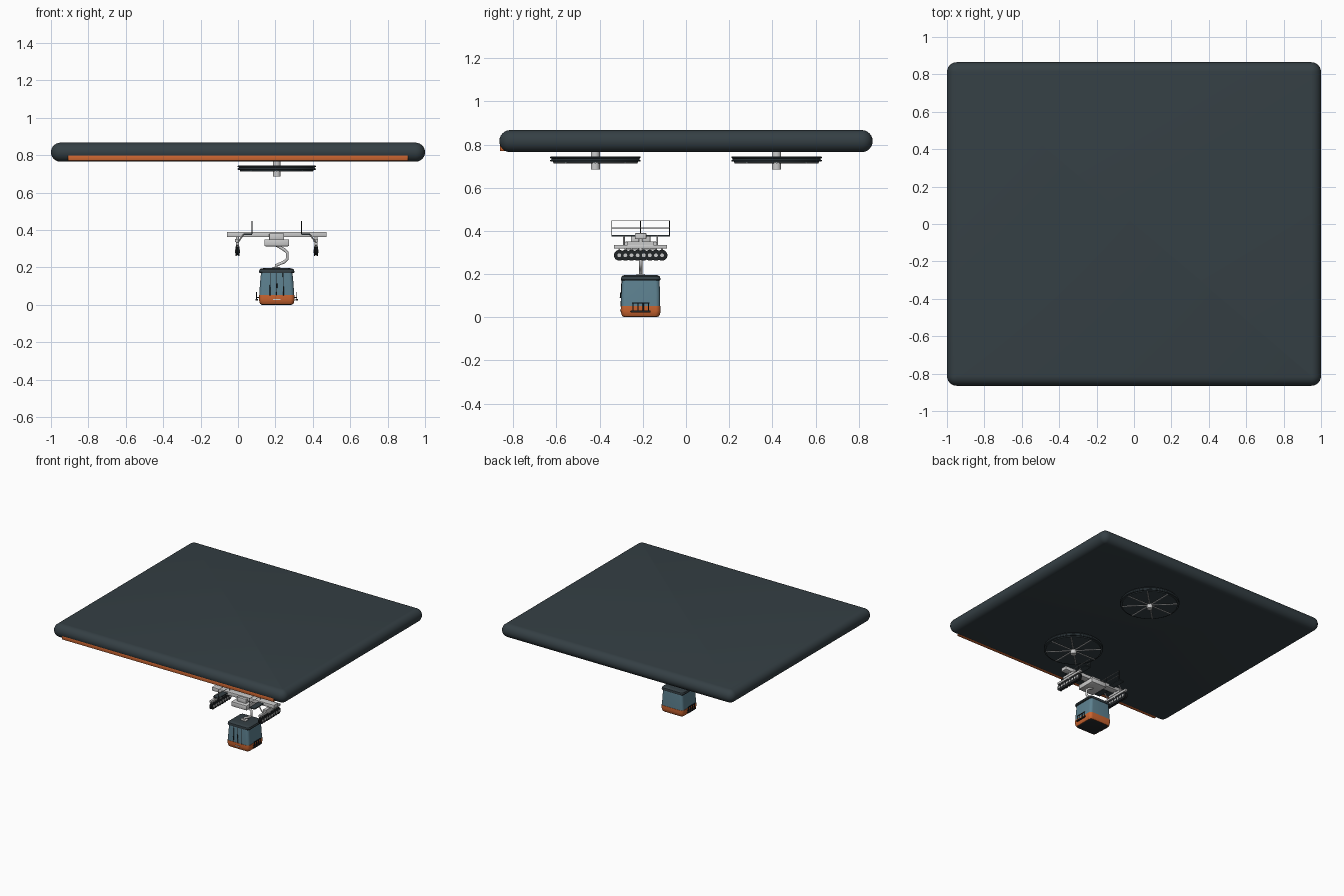
import bpy, bmesh, math
from mathutils import Vector

if "Cube" in bpy.data.objects:
    bpy.data.objects.remove(bpy.data.objects["Cube"])

CX, CY = 0.207, -0.21          # cabin / crossarm centre


def mat(name, r, g, b):
    m = bpy.data.materials.new(name)
    m.diffuse_color = (r, g, b, 1)
    m.use_nodes = True
    m.node_tree.nodes["Principled BSDF"].inputs["Base Color"].default_value = m.diffuse_color
    return m


DARK = mat("dark_slate", 0.035, 0.05, 0.058)
ORANGE = mat("orange", 0.6, 0.13, 0.03)
GLASS = mat("blue_glass", 0.11, 0.22, 0.28)
BLACK = mat("rubber", 0.015, 0.018, 0.02)


def finish(name, bm, material=None, smooth=True):
    bmesh.ops.recalc_face_normals(bm, faces=bm.faces)
    me = bpy.data.meshes.new(name)
    bm.to_mesh(me)
    bm.free()
    ob = bpy.data.objects.new(name, me)
    bpy.context.collection.objects.link(ob)
    if material:
        me.materials.append(material)
    if smooth:
        bpy.context.view_layer.objects.active = ob
        bpy.ops.object.select_all(action='DESELECT')
        ob.select_set(True)
        bpy.ops.object.shade_smooth_by_angle(angle=math.radians(35))
    return ob


def box(name, x, y, z, material=None, bevel=0.0):
    bm = bmesh.new()
    bmesh.ops.create_cube(bm, size=1)
    for v in bm.verts:
        v.co = Vector(r[0] + (c + 0.5) * (r[1] - r[0]) for c, r in zip(v.co, (x, y, z)))
    if bevel:
        bmesh.ops.bevel(bm, geom=bm.edges[:], offset=bevel, segments=2, profile=0.5, affect='EDGES')
    return finish(name, bm, material, bevel > 0)


def rod(name, a, b, r, material=None, sides=12):
    a, b = Vector(a), Vector(b)
    bm = bmesh.new()
    bmesh.ops.create_cone(bm, cap_ends=True, segments=sides, radius1=r, radius2=r, depth=(b - a).length)
    q = (b - a).to_track_quat('Z', 'Y')
    for v in bm.verts:
        v.co = q @ v.co + (a + b) / 2
    return finish(name, bm, material)


def loft(name, centre, rings, material=None):
    """Stack of rounded rectangles, each (z, half_x, half_y, corner_radius)."""
    bm = bmesh.new()
    loops = []
    for z, hx, hy, r in rings:
        loop = []
        for k, (sx, sy) in enumerate(((1, 1), (-1, 1), (-1, -1), (1, -1))):
            for i in range(7):
                a = math.pi / 2 * (k + i / 6)
                loop.append(bm.verts.new((centre[0] + sx * (hx - r) + r * math.cos(a),
                                          centre[1] + sy * (hy - r) + r * math.sin(a), z)))
        loops.append(loop)
    for lo, hi in zip(loops, loops[1:]):
        for i in range(len(lo)):
            j = (i + 1) % len(lo)
            bm.faces.new((lo[i], lo[j], hi[j], hi[i]))
    bm.faces.new(loops[0])
    bm.faces.new(loops[-1])
    return finish(name, bm, material)


def lathe(name, centre, profile, material=None, axis='Z', sides=48):
    """Revolve (radius, height) points into a closed ring or disc."""
    bm = bmesh.new()
    rings = []
    for r, h in profile:
        ring = []
        for i in range(sides):
            a = 2 * math.pi * i / sides
            p = (r * math.cos(a), r * math.sin(a), h)
            if axis == 'X':
                p = (p[2], p[0], p[1])
            ring.append(bm.verts.new(Vector(centre) + Vector(p)))
        rings.append(ring)
    for lo, hi in zip(rings, rings[1:]):
        for i in range(sides):
            j = (i + 1) % sides
            bm.faces.new((lo[i], lo[j], hi[j], hi[i]))
    bm.faces.new(rings[0])
    bm.faces.new(rings[-1])
    return finish(name, bm, material)


# station roof: slab with full-round edges
R, ZM = 0.051, 0.816
rings = []
for i in range(13):
    t = math.radians(-88 + 176 * i / 12)
    d = R * (1 - math.cos(t))
    rings.append((ZM + R * math.sin(t), 1 - d, 0.865 - d, 0.052 - d))
loft("station_roof", (0, 0), rings, DARK)
box("roof_stripe", (-0.91, 0.91), (-0.862, -0.83), (0.77, 0.80), ORANGE, 0.004)

# bullwheels under the roof
for tag, y in (("front", -0.42), ("back", 0.42)):
    c = (CX, y, 0)
    lathe(tag + "_bullwheel", c, [(0.195, 0.722), (0.208, 0.722), (0.21, 0.727), (0.202, 0.733),
                                  (0.21, 0.739), (0.208, 0.744), (0.19, 0.744)], DARK)
    lathe(tag + "_bullwheel_flange", c, [(0.19, 0.716), (0.197, 0.716), (0.197, 0.724), (0.19, 0.724)], DARK)
    rod(tag + "_bullwheel_shaft", (CX, y, 0.685), (CX, y, 0.78), 0.021, sides=24)
    for i in range(8):
        a = math.pi / 4 * i
        d = Vector((math.cos(a), math.sin(a), 0))
        o = Vector((CX, y, 0.717))
        rod(tag + "_bullwheel_spoke", o + d * 0.015, o + d * 0.195, 0.005, sides=8)

# crossarm with central clamp and carriage
box("crossarm", (CX - 0.267, CX + 0.267), (CY - 0.026, CY + 0.026), (0.362, 0.39), None, 0.003)
box("crossarm_clamp", (CX - 0.04, CX + 0.04), (CY - 0.045, CY + 0.045), (0.345, 0.382), None, 0.004)
box("hanger_carriage", (CX - 0.066, CX + 0.066), (CY - 0.075, CY + 0.075), (0.313, 0.35), None, 0.005)

for s, tag in ((-1, "left"), (1, "right")):
    # sheave trains
    x = CX + s * 0.21
    box(tag + "_sheave_beam", (x - 0.009, x + 0.009), (CY - 0.123, CY + 0.123), (0.318, 0.335), None, 0.002)
    box(tag + "_beam_mount", (x - 0.012, x + 0.012), (CY - 0.06, CY + 0.06), (0.335, 0.352))
    rod(tag + "_beam_post", (x, CY, 0.31), (x, CY, 0.368), 0.009)
    for i in range(8):
        y = CY + (i - 3.5) * 0.0283
        lathe(tag + "_sheave_wheel", (x, y, 0.287),
              [(0.018, -0.011), (0.025, -0.01), (0.025, -0.005), (0.021, 0),
               (0.025, 0.005), (0.025, 0.01), (0.018, 0.011)], BLACK, 'X', 20)
        rod(tag + "_sheave_hub", (x - 0.014, y, 0.287), (x + 0.014, y, 0.287), 0.009)
        rod(tag + "_sheave_hanger", (x, y, 0.30), (x, y, 0.32), 0.004, sides=8)
    # maintenance catwalk and railing
    xi, xo = CX + s * 0.132, CX + s * 0.178
    box(tag + "_catwalk", sorted((xi, xo)), (CY - 0.136, CY + 0.136), (0.374, 0.381), DARK)
    for k in (-1, 0, 1):
        rod(tag + "_rail_post", (xi, CY + k * 0.134, 0.378), (xi, CY + k * 0.134, 0.448), 0.0022, BLACK, 8)
    for z in (0.414, 0.447):
        rod(tag + "_rail", (xi, CY - 0.134, z), (xi, CY + 0.134, z), 0.002, None, 8)
    for k in (-1, 1):
        rod(tag + "_catwalk_strut", (x, CY + k * 0.077, 0.33), (xo, CY + k * 0.077, 0.376), 0.004, None, 8)

# curved hanger arm
cu = bpy.data.curves.new("hanger_arm", 'CURVE')
cu.dimensions = '3D'
cu.bevel_depth, cu.bevel_resolution, cu.use_fill_caps = 0.0085, 3, True
path = [(0.202, 0.19), (0.205, 0.212), (0.245, 0.228), (0.263, 0.245), (0.263, 0.28), (0.245, 0.296), (0.207, 0.318)]
sp = cu.splines.new('POLY')
sp.points.add(len(path) - 1)
for p, (x, z) in zip(sp.points, path):
    p.co = (x, CY, z, 1)
bpy.context.collection.objects.link(bpy.data.objects.new("hanger_arm", cu))
box("hanger_base", (CX - 0.025, CX + 0.02), (CY - 0.02, CY + 0.02), (0.19, 0.201), None, 0.002)

# cabin shell
C = (CX, CY)
loft("cabin_floor", C, [(0, 0.08, 0.076, 0.018), (0.006, 0.088, 0.083, 0.02)], BLACK)
loft("cabin_lower_body", C, [(0.003, 0.087, 0.083, 0.02), (0.012, 0.092, 0.089, 0.021),
                             (0.03, 0.0955, 0.0925, 0.022), (0.052, 0.095, 0.092, 0.022)], ORANGE)
loft("cabin_windows", C, [(0.05, 0.093, 0.09, 0.021), (0.11, 0.09, 0.09, 0.021), (0.172, 0.084, 0.087, 0.02)], GLASS)
loft("cabin_roof", C, [(0.17, 0.092, 0.09, 0.022), (0.176, 0.095, 0.092, 0.022), (0.188, 0.092, 0.089, 0.022),
                       (0.194, 0.084, 0.081, 0.02), (0.196, 0.07, 0.068, 0.018)], DARK)

# door frame bars and handle on the front
for dx in (-0.036, 0, 0.036):
    rod("door_bar", (CX + dx, CY - 0.0905, 0.05), (CX + dx * 0.95, CY - 0.087, 0.172), 0.0025, BLACK, 8)
rod("door_handle", (CX, CY - 0.093, 0.09), (CX, CY - 0.092, 0.115), 0.004, BLACK, 8)
box("door_sill", (CX - 0.02, CX + 0.02), (CY - 0.096, CY - 0.088), (0.026, 0.031))

# ski racks on both sides
for s, tag in ((-1, "left"), (1, "right")):
    x = CX + s * 0.107
    box(tag + "_rack_tray", (x - 0.006, x + 0.006), (CY - 0.046, CY + 0.046), (0.022, 0.031), BLACK, 0.002)
    rod(tag + "_rack_rail", (x, CY - 0.04, 0.066), (x, CY + 0.04, 0.066), 0.003, BLACK, 8)
    for k in (-1.5, -0.5, 0.5, 1.5):
        y = CY + k * 0.024
        rod(tag + "_rack_post", (x, y, 0.025), (x, y, 0.068), 0.0025, BLACK, 8)
        rod(tag + "_rack_bracket", (x, y, 0.038), (CX + s * 0.09, y, 0.038), 0.0025, BLACK, 8)
